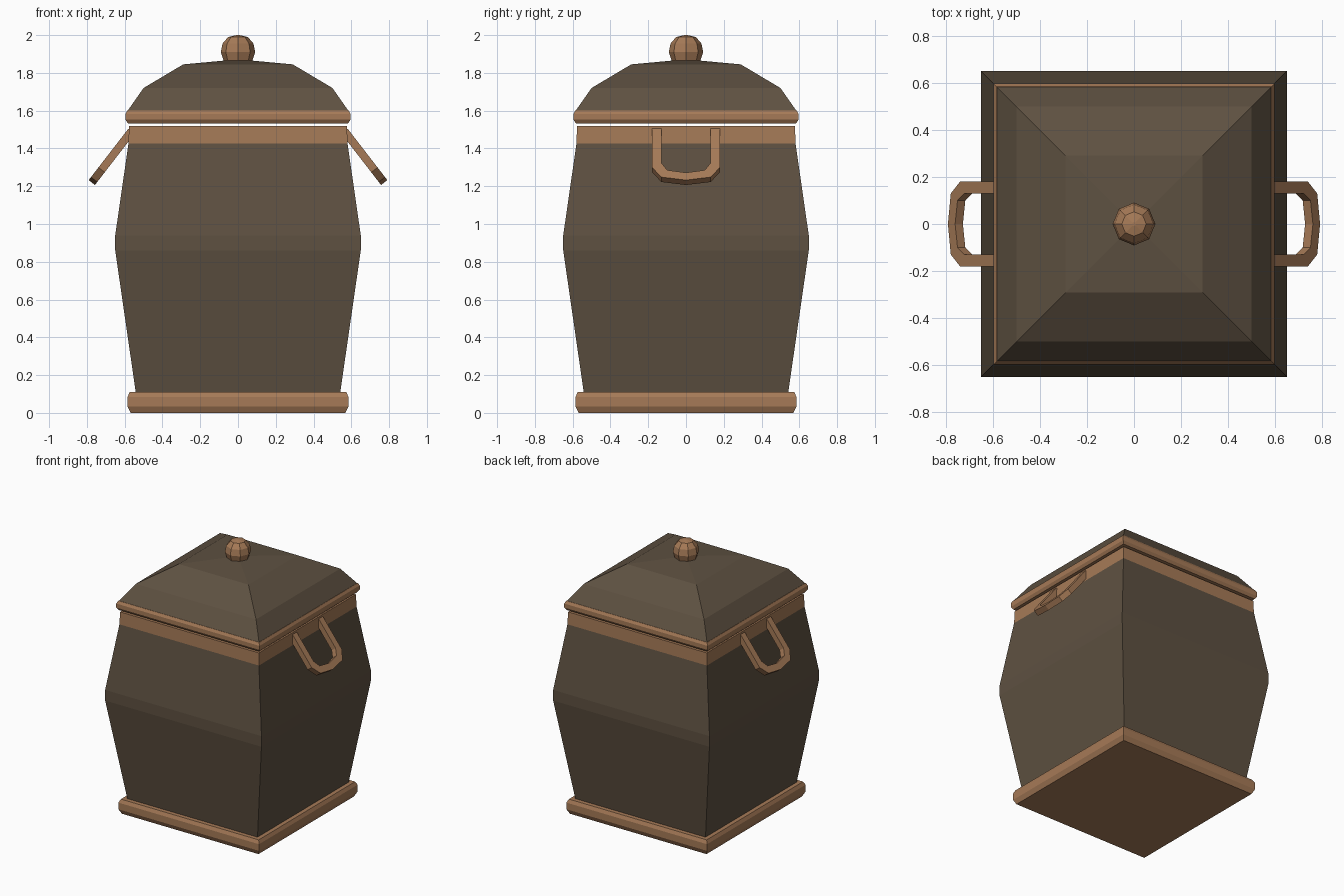
import bpy, bmesh, math
from mathutils import Vector

if "Cube" in bpy.data.objects:
    bpy.data.objects.remove(bpy.data.objects["Cube"])


def material(name, rgb):
    m = bpy.data.materials.new(name)
    m.diffuse_color = (*rgb, 1)
    m.use_nodes = True
    m.node_tree.nodes["Principled BSDF"].inputs["Base Color"].default_value = m.diffuse_color
    return m


BROWN = material("dark brown", (0.112, 0.082, 0.053))
TAN = material("copper tan", (0.38, 0.195, 0.095))


def finish(name, bm, mat):
    bmesh.ops.recalc_face_normals(bm, faces=bm.faces)
    me = bpy.data.meshes.new(name)
    bm.to_mesh(me)
    bm.free()
    me.materials.append(mat)
    ob = bpy.data.objects.new(name, me)
    bpy.context.collection.objects.link(ob)
    return ob


def loft(name, profile, mat, sides=4):
    """Stack of regular rings; for squares the radius is the half width."""
    bm = bmesh.new()
    k, off = (math.sqrt(2), math.pi / 4) if sides == 4 else (1, 0)
    rings = []
    for r, z in profile:
        rings.append([bm.verts.new((r * k * math.cos(off + math.tau * i / sides),
                                    r * k * math.sin(off + math.tau * i / sides), z))
                      for i in range(sides)])
    for a, b in zip(rings, rings[1:]):
        for i in range(sides):
            j = (i + 1) % sides
            bm.faces.new((a[i], a[j], b[j], b[i]))
    bm.faces.new(rings[0])
    # top closes to a centre point, so the cap keeps its radial edges
    bmesh.ops.poke(bm, faces=[bm.faces.new(rings[-1])])
    return finish(name, bm, mat)


# Pot
loft("base_rim", [(0.568, 0), (0.585, 0.035), (0.585, 0.085), (0.573, 0.11)], TAN)
loft("body", [(0.54, 0.10), (0.65, 0.86), (0.65, 0.94), (0.58, 1.425)], BROWN)
loft("neck_band", [(0.58, 1.425), (0.577, 1.518)], TAN)

# Lid
loft("lid_rim", [(0.583, 1.533), (0.596, 1.553), (0.596, 1.583), (0.585, 1.602)], TAN)
loft("lid", [(0.584, 1.60), (0.50, 1.72), (0.29, 1.845), (0.02, 1.87)], BROWN)
loft("knob", [(0.075, 1.86), (0.091, 1.91), (0.082, 1.955), (0.052, 1.99), (0.008, 2.0)],
     TAN, 8)


# Handles: U-shaped square bars that hang outwards from the neck band
def handle(name, side):
    outer = [(0.18, 0), (0.18, 0.26), (0.13, 0.325), (0, 0.345)]
    inner = [(0.13, 0), (0.13, 0.23), (0.10, 0.278), (0, 0.295)]
    mirror = lambda p: p + [(-y, s) for y, s in p[-2::-1]]
    top, drop = Vector((0.58, 0, 1.505)), Vector((0.61, 0, -0.79))
    thick = Vector((-0.033, 0, -0.026))
    bm = bmesh.new()
    rows = []
    for o, i in zip(mirror(outer), mirror(inner)):
        row = []
        for (y, s), t in ((o, 0), (i, 0), (i, 1), (o, 1)):
            p = top + drop * s + thick * t
            row.append(bm.verts.new((p.x * side, y, p.z)))
        rows.append(row)
    for a, b in zip(rows, rows[1:]):
        for i in range(4):
            j = (i + 1) % 4
            bm.faces.new((a[i], a[j], b[j], b[i]))
    bm.faces.new(rows[0])
    bm.faces.new(rows[-1])
    finish(name, bm, TAN)


handle("right_handle", 1)
handle("left_handle", -1)
